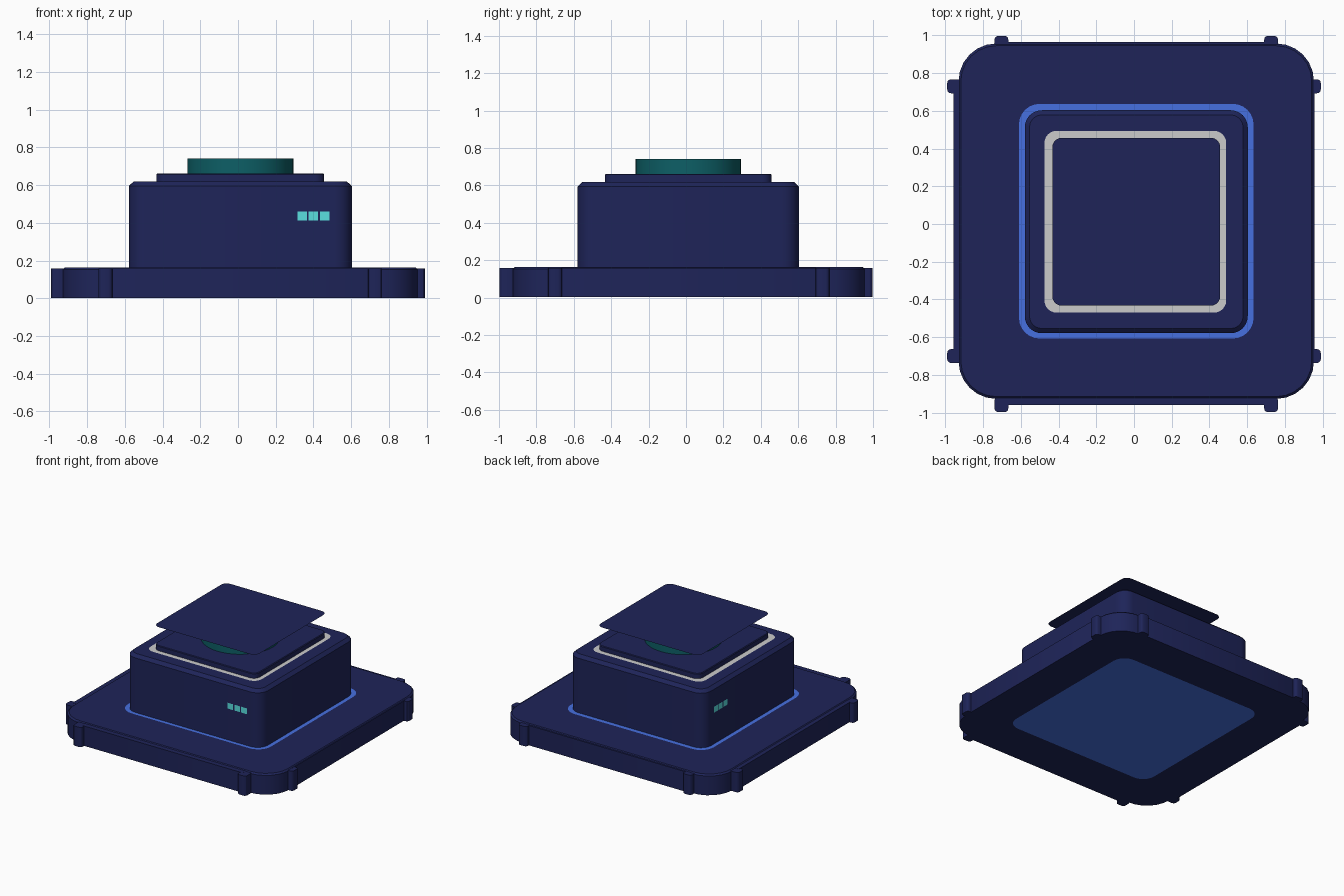
import bpy, bmesh, math

if "Cube" in bpy.data.objects:
    bpy.data.objects.remove(bpy.data.objects["Cube"])

C = 0.012  # the upper body sits very slightly off centre


def material(name, hexcode):
    def lin(c):
        return c / 12.92 if c <= 0.04045 else ((c + 0.055) / 1.055) ** 2.4
    m = bpy.data.materials.new(name)
    rgb = [lin(int(hexcode[i:i + 2], 16) / 255) for i in (0, 2, 4)]
    m.diffuse_color = (*rgb, 1)
    m.use_nodes = True
    m.node_tree.nodes["Principled BSDF"].inputs["Base Color"].default_value = m.diffuse_color
    return m


navy = material("navy", "1E2459")
blue = material("blue", "4670E0")
teal = material("teal", "0D5F66")
cyan = material("cyan", "5AE0E0")


def outline(hx, hy, r, seg):
    """Rounded rectangle points, anticlockwise."""
    pts = []
    for i, (sx, sy) in enumerate([(1, 1), (-1, 1), (-1, -1), (1, -1)]):
        for k in range(seg + 1):
            a = math.pi / 2 * (i + k / seg)
            pts.append((sx * (hx - r) + r * math.cos(a), sy * (hy - r) + r * math.sin(a)))
    return pts


def finish(name, bm, mat, smooth=True):
    me = bpy.data.meshes.new(name)
    bm.normal_update()
    bm.to_mesh(me)
    bm.free()
    ob = bpy.data.objects.new(name, me)
    bpy.context.collection.objects.link(ob)
    if mat:
        me.materials.append(mat)
    if smooth:
        bpy.ops.object.select_all(action='DESELECT')
        ob.select_set(True)
        bpy.context.view_layer.objects.active = ob
        bpy.ops.object.shade_smooth_by_angle(angle=math.radians(30))
    return ob


def slab(name, cx, cy, hx, hy, r, levels, mat, seg=6):
    """Stack of rounded-rectangle rings; levels are (z, inset)."""
    bm = bmesh.new()
    rings = []
    for z, d in levels:
        rings.append([bm.verts.new((cx + x, cy + y, z))
                      for x, y in outline(hx - d, hy - d, r - d, seg)])
    n = len(rings[0])
    for a, b in zip(rings, rings[1:]):
        for i in range(n):
            j = (i + 1) % n
            bm.faces.new((a[i], a[j], b[j], b[i]))
    bm.faces.new(rings[0][::-1])
    bm.faces.new(rings[-1])
    return finish(name, bm, mat)


def sheet(name, cx, cy, h, r, z, mat, inner=None, up=True):
    """Flat rounded sheet, or a frame when inner (half size, radius) is given."""
    bm = bmesh.new()
    a = [bm.verts.new((cx + x, cy + y, z)) for x, y in outline(h, h, r, 6)]
    if inner:
        b = [bm.verts.new((cx + x, cy + y, z)) for x, y in outline(inner[0], inner[0], inner[1], 6)]
        for i in range(len(a)):
            j = (i + 1) % len(a)
            bm.faces.new((a[i], a[j], b[j], b[i]))
    else:
        bm.faces.new(a if up else a[::-1])
    return finish(name, bm, mat, False)


# Base plate with side rails
slab("base_plate", C, C + 0.003, 0.942, 0.942, 0.2,
     [(0.002, 0), (0.153, 0), (0.164, 0.012)], navy, 6)
slab("base_rail_x", 0, C, 0.957, 0.70, 0.01, [(0.002, 0), (0.158, 0)], navy, 2)
slab("base_rail_y", C, 0.003, 0.70, 0.963, 0.01, [(0.002, 0), (0.158, 0)], navy, 2)
sheet("underside_panel", C, C, 0.64, 0.1, 0.0, blue, up=False)

# Edge tabs, two on each side
for s in (-1, 1):
    for t in (-1, 1):
        along = C + t * 0.715
        slab("side_tab", s * 0.95, along + 0.003, 0.04, 0.037, 0.02,
             [(0.002, 0), (0.157, 0)], navy, 3)
        slab("end_tab", along, s * 0.957, 0.037, 0.04, 0.02,
             [(0.002, 0), (0.157, 0)], navy, 3)

# Main housing and trim frames
sheet("glow_ring", C, C + 0.003, 0.622, 0.11, 0.1665, blue, (0.575, 0.08))
slab("housing", C, C, 0.591, 0.591, 0.09,
     [(0.16, 0), (0.595, 0), (0.618, 0.025)], navy)
sheet("top_trim", C - 0.005, C, 0.482, 0.065, 0.622, None, (0.43, 0.05))
slab("top_step", C, C, 0.445, 0.445, 0.05, [(0.615, 0), (0.657, 0), (0.662, 0.005)], navy)

# Round hub and thin floating lid
bm = bmesh.new()
bmesh.ops.create_cone(bm, cap_ends=True, segments=48, radius1=0.281, radius2=0.281, depth=0.08)
bmesh.ops.translate(bm, verts=bm.verts, vec=(C, C, 0.70))
finish("hub", bm, teal)
sheet("lid", C, C, 0.445, 0.05, 0.808, navy)

# Indicator lights on the front and left faces
wall = C - 0.591 - 0.002
for i in range(3):
    u0 = 0.315 + i * 0.06
    for face in ("front", "left"):
        bm = bmesh.new()
        vs = []
        for u, z in ((u0, 0.413), (u0 + 0.05, 0.413), (u0 + 0.05, 0.459), (u0, 0.459)):
            vs.append(bm.verts.new((u, wall, z) if face == "front" else (wall, u, z)))
        bm.faces.new(vs if face == "front" else vs[::-1])
        finish(face + "_light", bm, cyan, False)
